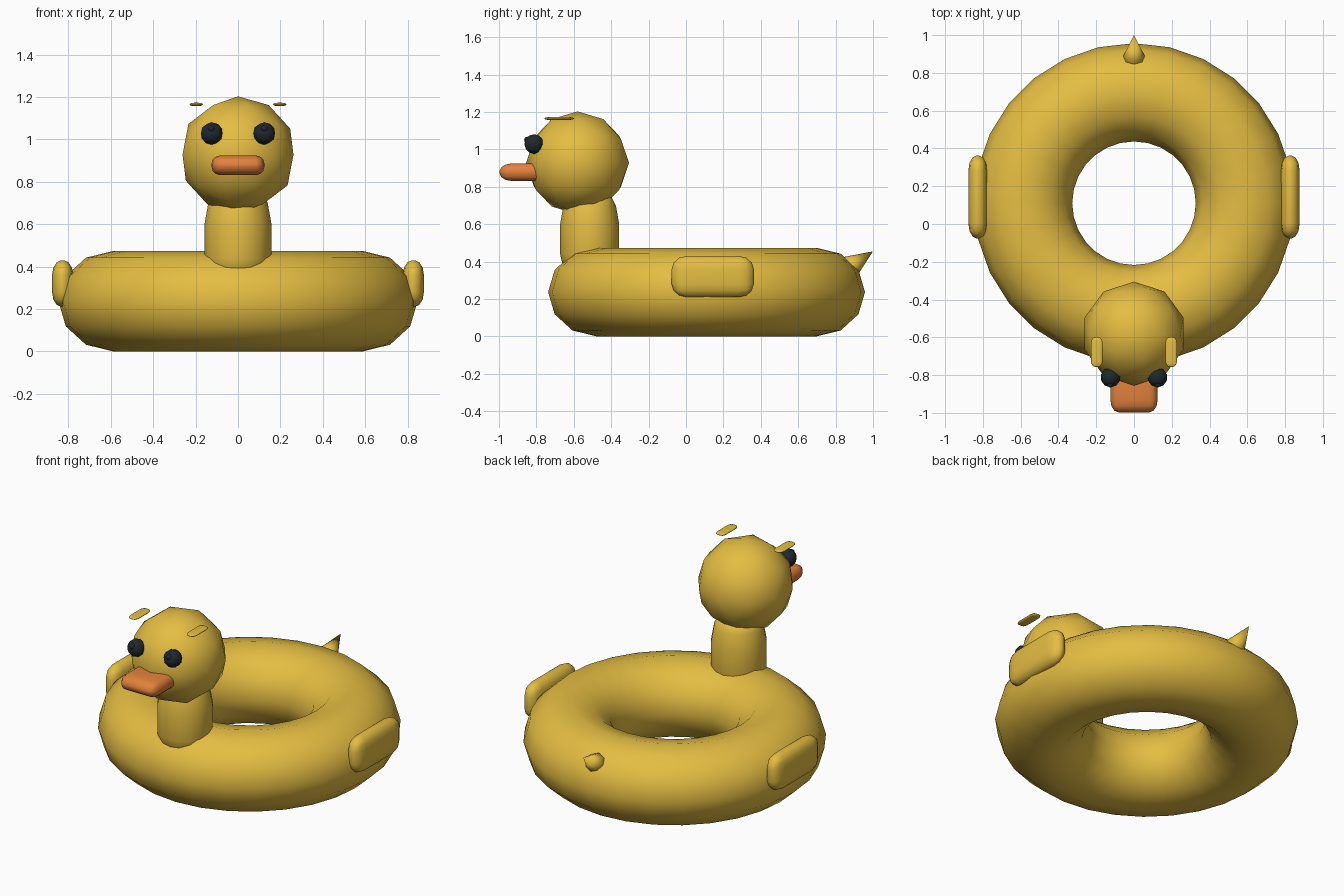
import bpy, bmesh, math
from mathutils import Vector, Matrix

if "Cube" in bpy.data.objects:
    bpy.data.objects.remove(bpy.data.objects["Cube"])


def material(name, rgb):
    m = bpy.data.materials.new(name)
    m.diffuse_color = (*rgb, 1)
    m.use_nodes = True
    m.node_tree.nodes["Principled BSDF"].inputs["Base Color"].default_value = m.diffuse_color
    return m


yellow = material("yellow", (0.78, 0.51, 0.055))
orange = material("orange", (0.76, 0.22, 0.045))
dark = material("dark", (0.014, 0.022, 0.027))


def finish(bm, name, mat):
    bmesh.ops.recalc_face_normals(bm, faces=bm.faces)
    for f in bm.faces:
        f.smooth = True
    me = bpy.data.meshes.new(name)
    bm.to_mesh(me)
    bm.free()
    me.materials.append(mat)
    ob = bpy.data.objects.new(name, me)
    bpy.context.collection.objects.link(ob)
    return ob


def ball(name, mat, centre, radius):
    bm = bmesh.new()
    bmesh.ops.create_icosphere(bm, subdivisions=2, radius=radius,
                               matrix=Matrix.Translation(centre))
    return finish(bm, name, mat)


def pad(name, mat, centre, half, round_):
    # rounded box: bevelled in a space where the rounding is 1 unit, then scaled back
    bm = bmesh.new()
    size = [2 * h / r for h, r in zip(half, round_)]
    bmesh.ops.create_cube(bm, size=1, matrix=Matrix.Diagonal((*size, 1)))
    bmesh.ops.bevel(bm, geom=bm.edges[:], offset=0.95, segments=3,
                    profile=0.5, affect='EDGES')
    bmesh.ops.scale(bm, vec=round_, verts=bm.verts)
    bmesh.ops.translate(bm, vec=centre, verts=bm.verts)
    return finish(bm, name, mat)


def rings(name, mat, loops, cap=True):
    # skin closed loops of points; without caps the last loop joins the first
    bm = bmesh.new()
    vs = [[bm.verts.new(p) for p in loop] for loop in loops]
    n = len(vs[0])
    for i in range(len(vs) - (1 if cap else 0)):
        a, b = vs[i], vs[(i + 1) % len(vs)]
        for j in range(n):
            k = (j + 1) % n
            bm.faces.new((a[j], a[k], b[k], b[j]))
    if cap:
        bm.faces.new(vs[0])
        bm.faces.new(vs[-1])
    return finish(bm, name, mat)


def circle(n, radius, y, z):
    return [(radius * math.cos(math.tau * i / n),
             y + radius * math.sin(math.tau * i / n), z) for i in range(n)]


# swim ring
rings("ring", yellow,
      [circle(28, 0.587 + 0.26 * math.cos(math.tau * k / 12), 0.11,
              0.237 + 0.237 * math.sin(math.tau * k / 12)) for k in range(12)],
      cap=False)

# neck and head
rings("neck", yellow,
      [circle(16, r, -0.515, z) for r, z in
       ((0.13, 0.32), (0.158, 0.44), (0.158, 0.60), (0.14, 0.70), (0.11, 0.76))])
ball("head", yellow, (0, -0.58, 0.928), 0.275)

# beak
pad("beak", orange, (0, -0.865, 0.878), (0.125, 0.132, 0.047), (0.045, 0.07, 0.044))

# paired parts
for s, side in ((-1, "left"), (1, "right")):
    ball("eye_" + side, dark, (s * 0.124, -0.812, 1.028), 0.053)
    ball("eye_glint_" + side, dark, (s * 0.125, -0.848, 1.05), 0.018)
    pad("brow_" + side, yellow, (s * 0.197, -0.678, 1.165),
        (0.031, 0.079, 0.008), (0.024, 0.035, 0.0075))
    pad("wing_" + side, yellow, (s * 0.827, 0.143, 0.32),
        (0.05, 0.22, 0.11), (0.046, 0.085, 0.075))

# tail cone, pointing back and up
axis = Vector((0, 0.83, 0.56)).normalized()
bm = bmesh.new()
bmesh.ops.create_cone(bm, cap_ends=True, segments=8, radius1=0.085, radius2=0, depth=0.2,
                      matrix=Matrix.Translation(Vector((0, 1, 0.455)) - axis * 0.1)
                      @ axis.to_track_quat('Z', 'Y').to_matrix().to_4x4())
finish(bm, "tail", yellow)
